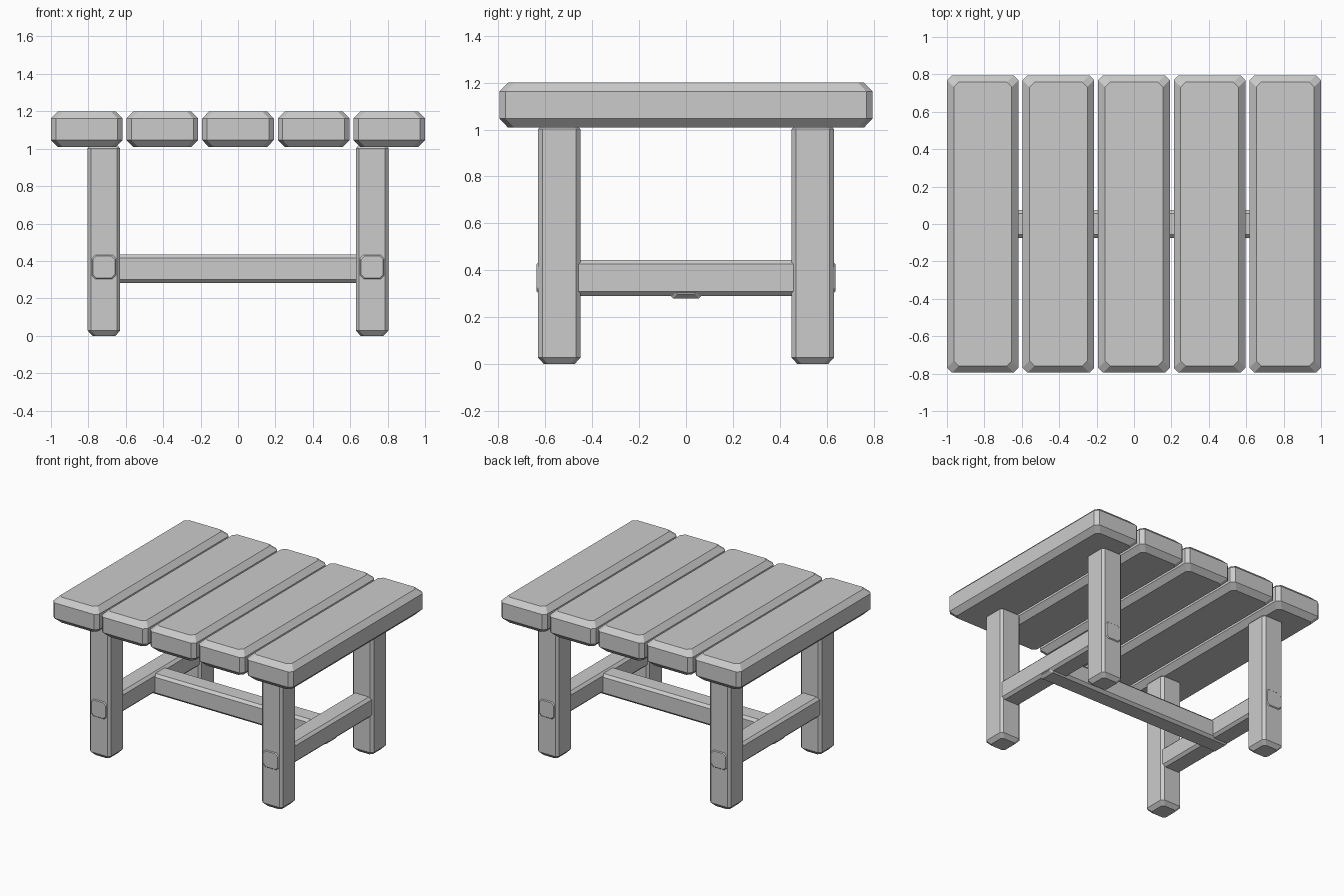
import bpy, bmesh
from mathutils import Vector

if "Cube" in bpy.data.objects:
    bpy.data.objects.remove(bpy.data.objects["Cube"])

grey = bpy.data.materials.new("plain_grey")
grey.diffuse_color = (0.6, 0.6, 0.6, 1)
grey.use_nodes = True
grey.node_tree.nodes["Principled BSDF"].inputs["Base Color"].default_value = grey.diffuse_color


def chamfered_bar(name, lo, hi, axis, cut, inset, depth):
    """Eight-sided beam along an axis (0, 1, 2), with both ends chamfered."""
    u, v = (axis + 1) % 3, (axis + 2) % 3
    bm = bmesh.new()
    rings = []
    stations = [(lo[axis], inset), (lo[axis] + depth, 0),
                (hi[axis] - depth, 0), (hi[axis], inset)]
    for pos, ins in stations:
        a0, a1, b0, b1 = lo[u] + ins, hi[u] - ins, lo[v] + ins, hi[v] - ins
        outline = [(a0 + cut, b0), (a1 - cut, b0), (a1, b0 + cut), (a1, b1 - cut),
                   (a1 - cut, b1), (a0 + cut, b1), (a0, b1 - cut), (a0, b0 + cut)]
        ring = []
        for a, b in outline:
            co = Vector()
            co[axis], co[u], co[v] = pos, a, b
            ring.append(bm.verts.new(co))
        rings.append(ring)
    for r, s in zip(rings, rings[1:]):
        for i in range(8):
            j = (i + 1) % 8
            bm.faces.new((r[i], r[j], s[j], s[i]))
    bm.faces.new(rings[0][::-1])
    bm.faces.new(rings[-1])
    bmesh.ops.recalc_face_normals(bm, faces=bm.faces)
    mesh = bpy.data.meshes.new(name)
    bm.to_mesh(mesh)
    bm.free()
    mesh.materials.append(grey)
    obj = bpy.data.objects.new(name, mesh)
    bpy.context.collection.objects.link(obj)


# Five table top planks with narrow gaps
for i in range(5):
    x = (i - 2) * 0.8085 / 2
    chamfered_bar(f"top_plank_{i + 1}", (x - 0.1915, -0.795, 1.008),
                  (x + 0.1915, 0.795, 1.2), 2, 0.026, 0.037, 0.038)

for sx, side in ((-1, "left"), (1, "right")):
    cx = sx * 0.717
    # Legs
    for sy, end in ((-1, "front"), (1, "back")):
        cy = sy * 0.54
        chamfered_bar(f"{end}_{side}_leg", (cx - 0.087, cy - 0.09, 0),
                      (cx + 0.087, cy + 0.09, 1.03), 2, 0.018, 0.025, 0.028)
    # Side stretcher, its ends showing through the legs
    chamfered_bar(f"{side}_stretcher", (cx - 0.077, -0.636, 0.291),
                  (cx + 0.077, 0.636, 0.445), 1, 0.019, 0.018, 0.02)

# Long stretcher joining the two sides
chamfered_bar("middle_stretcher", (-0.79, -0.075, 0.281),
              (0.79, 0.075, 0.435), 0, 0.019, 0.018, 0.02)
